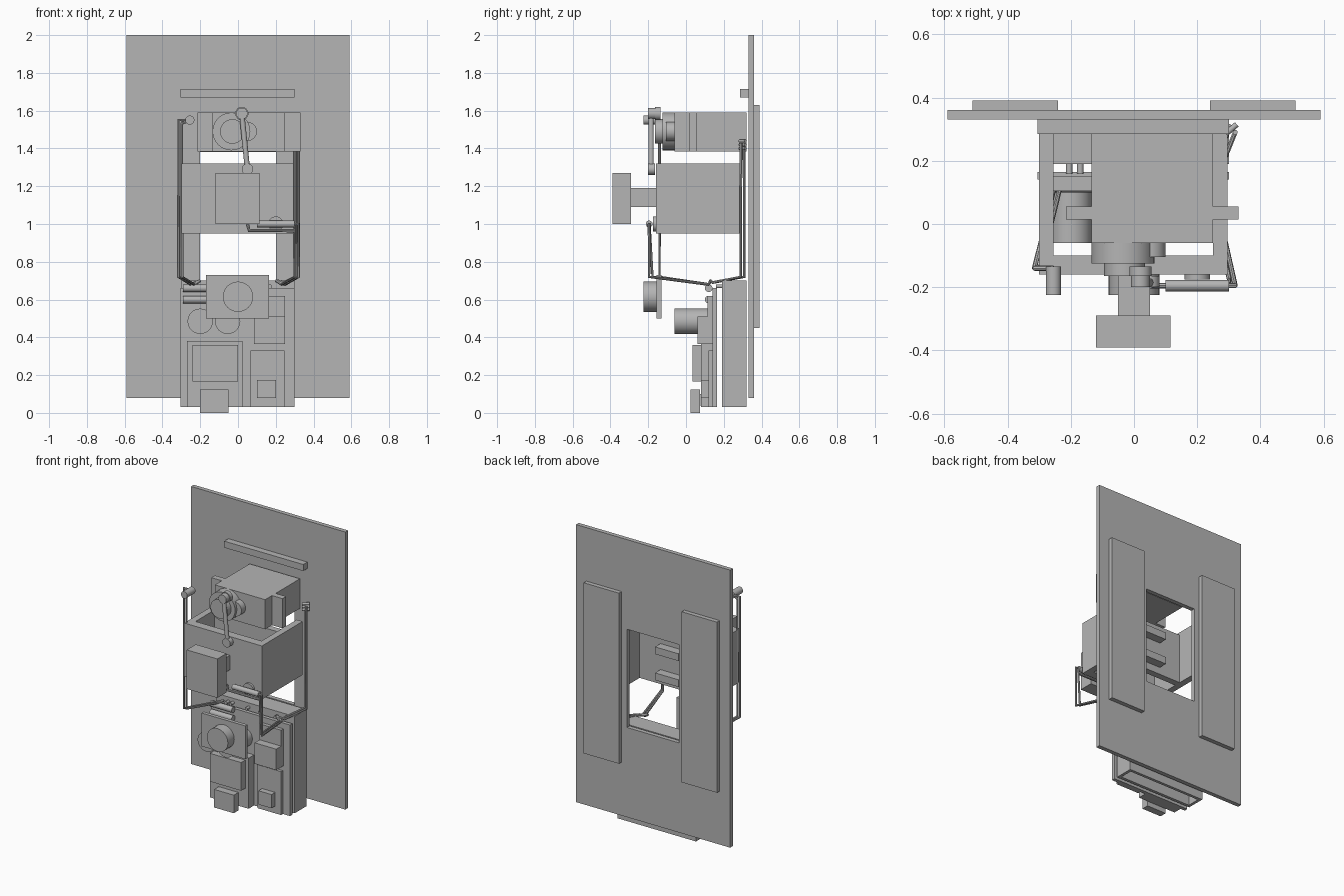
import bpy
from mathutils import Vector

default_cube = bpy.data.objects.get("Cube")
if default_cube:
    bpy.data.objects.remove(default_cube, do_unlink=True)

# Single flat grey
grey = bpy.data.materials.new("plain grey")
grey.use_nodes = True
colour = (.46, .46, .46, 1)
grey.diffuse_color = colour
grey.node_tree.nodes["Principled BSDF"].inputs["Base Color"].default_value = colour


def finish(obj, name, smooth=False):
    obj.name = name
    obj.data.materials.clear()
    obj.data.materials.append(grey)
    if smooth:
        bpy.ops.object.shade_smooth_by_angle()
    return obj


def box(name, x, y, z):
    """Box spanning the given (low, high) pair on each axis."""
    spans = (x, y, z)
    bpy.ops.mesh.primitive_cube_add(size=1, location=[sum(s) / 2 for s in spans])
    obj = bpy.context.object
    obj.scale = [high - low for low, high in spans]
    bpy.ops.object.transform_apply(location=False, rotation=False, scale=True)
    return finish(obj, name)


def cylinder(name, start, end, radius, sides=32):
    """Capped cylinder between two points."""
    start, end = Vector(start), Vector(end)
    axis = end - start
    bpy.ops.mesh.primitive_cylinder_add(
        vertices=sides, radius=radius, depth=axis.length,
        location=(start + end) / 2,
        rotation=axis.to_track_quat('Z', 'Y').to_euler())
    return finish(bpy.context.object, name, True)


def disc(name, x, z, radius, front, back):
    """Round part whose axis runs front to back."""
    return cylinder(name, (x, front, z), (x, back, z), radius)


def cut(target, x, y, z):
    """Remove a box-shaped volume from the target."""
    cutter = box("cutter", x, y, z)
    cutter.hide_render = True
    modifier = target.modifiers.new("opening", 'BOOLEAN')
    modifier.object = cutter
    modifier.operation = 'DIFFERENCE'
    modifier.solver = 'EXACT'
    bpy.context.view_layer.objects.active = target
    bpy.ops.object.modifier_apply(modifier=modifier.name)
    bpy.data.objects.remove(cutter, do_unlink=True)


def tube(name, points, radius):
    """Round tube through a list of points."""
    curve = bpy.data.curves.new(name, 'CURVE')
    curve.dimensions = '3D'
    curve.bevel_depth = radius
    curve.bevel_resolution = 2
    curve.use_fill_caps = True
    spline = curve.splines.new('POLY')
    spline.points.add(len(points) - 1)
    for point, position in zip(spline.points, points):
        point.co = (*position, 1)
    obj = bpy.data.objects.new(name, curve)
    bpy.context.collection.objects.link(obj)
    bpy.ops.object.select_all(action='DESELECT')
    obj.select_set(True)
    bpy.context.view_layer.objects.active = obj
    bpy.ops.object.convert(target='MESH')
    return finish(bpy.context.object, name, True)


# Mounting board with its window and rear battens
board = box("mounting_board", (-.59, .59), (.33, .36), (.08, 2))
cut(board, (-.2, .2), (.2, .5), (.7, 1.38))
for side, span in (("right", (-.51, -.24)), ("left", (.24, .51))):
    box(f"{side}_rear_batten", span, (.36, .39), (.45, 1.63))
box("top_ledge", (-.305, .3), (.285, .33), (1.67, 1.715))

# Upper drive unit with mounting ears
box("drive_unit", (-.135, .25), (-.06, .32), (1.385, 1.59))
box("right_ear", (-.215, -.135), (.015, .055), (1.385, 1.59))
box("left_ear", (.25, .33), (.015, .055), (1.385, 1.59))
disc("large_drum", -.035, 1.49, .1, -.125, -.06)
disc("small_drum", .05, 1.49, .05, -.105, -.06)

# Crank and hanging link
disc("crank_wheel", -.03, 1.49, .065, -.165, -.125)
disc("crank_pin", .02, 1.585, .035, -.165, -.135)
disc("link_top_eye", .02, 1.585, .03, -.2, -.165)
disc("link_bottom_eye", .05, 1.29, .03, -.2, -.165)
cylinder("link_rod", (.02, -.185, 1.585), (.05, -.185, 1.29), .014, 16)

# Three-sided trough with a cross plate and rear brackets
trough = box("trough_frame", (-.3, .295), (-.16, .285), (.95, 1.32))
cut(trough, (-.255, .25), (-.1, .4), (.8, 1.5))
box("cross_plate", (-.255, .25), (.105, .15), (.95, 1.3))
for level, base in (("upper", 1.18), ("lower", 1.0)):
    box(f"{level}_rear_bracket", (-.09, .09), (.15, .21), (base, base + .05))
box("front_neck", (-.05, .05), (-.295, -.16), (1.09, 1.19))
box("front_block", (-.12, .115), (-.39, -.29), (1.0, 1.27))

# Lower housing, open underneath, with its front panel
housing = box("lower_housing", (-.3, .3), (.19, .32), (.03, .7))
cut(housing, (-.28, .28), (.21, .3), (-.1, .68))
box("front_panel", (-.305, .3), (.14, .165), (.03, .66))
for x in (-.205, -.17, -.05, .05, .17):
    cylinder("cross_peg", (x, .16, .67), (x, .265, .67), .01, 16)
for z in (.6, .66):
    cylinder("panel_roller", (-.29, .12, z), (-.12, .12, z), .02, 24)

# Right-hand equipment on the front panel
box("right_plate", (-.27, .025), (.08, .14), (.03, .38))
box("right_cover", (-.24, 0), (.035, .08), (.165, .36))
box("foot_box", (-.2, -.05), (.025, .075), (0, .125))
box("foot_bracket", (-.17, -.08), (.07, .1), (.04, .1))
for x in (-.2, -.055):
    disc("panel_motor", x, .485, .067, -.06, .14)

# Left-hand equipment on the front panel
box("left_plate", (.065, .245), (.12, .14), (.03, .33))
box("left_small_box", (.1, .2), (.08, .12), (.08, .175))
box("left_back_plate", (.085, .25), (.115, .14), (.365, .62))
box("left_relay_box", (.085, .25), (.06, .118), (.365, .51))

# Front motor on its plate
box("motor_plate", (-.17, .165), (-.155, -.13), (.5, .73))
disc("front_motor", 0, .615, .08, -.225, -.155)

# Right lever tubes with the handle
disc("right_handle", -.255, 1.55, .024, -.225, -.135)
for offset in (0, .018):
    x = -.315 + offset
    tube("right_lever_tube", [
        (-.255, -.14, 1.55), (x, -.14, 1.55 - offset), (x, -.14, .72),
        (-.25 + offset, .12, .68), (-.2, .13, .7)], .008)

# Left lever tubes, front and rear
for offset in (0, .018):
    x = .32 - offset
    tube("left_front_tube", [
        (.27, -.195, 1.0), (x, -.195, 1.0), (x, -.195 + offset, .72),
        (.25 - offset, .12, .68), (.2, .13, .7)], .008)
    tube("left_rear_tube", [
        (x, .29 + offset, 1.43), (x, .29 + offset, .72),
        (.26 - offset, .14, .69), (.2, .13, .7)], .008)
for z in (1.4, 1.42, 1.44):
    cylinder("tube_end_rib", (.29, .285, z), (.325, .315, z), .009, 16)

# Front grip bar
cylinder("grip_bar", (.1, -.195, 1.0), (.3, -.195, 1.0), .018, 24)
tube("grip_stay", [(.05, -.195, 1.0), (.06, -.195, .965), (.3, -.195, .965)], .009)
disc("grip_boss", .2, 1.0, .04, -.175, -.16)
